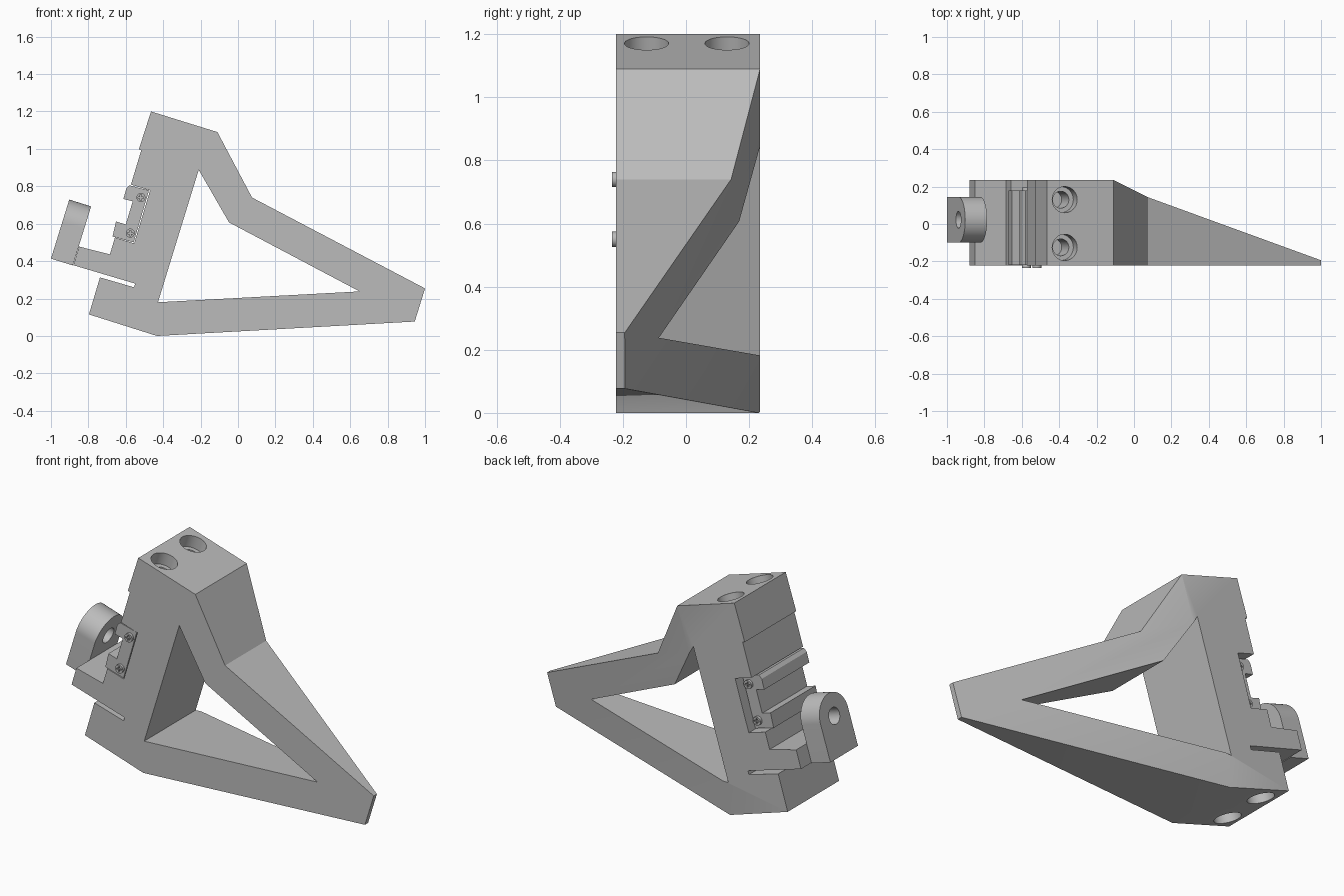
import bpy, bmesh, math
from mathutils import Vector

old = bpy.data.objects.get("Cube")
if old:
    bpy.data.objects.remove(old, do_unlink=True)

grey = bpy.data.materials.new("plain grey")
grey.use_nodes = True
grey.diffuse_color = (0.5, 0.5, 0.5, 1)
grey.node_tree.nodes["Principled BSDF"].inputs["Base Color"].default_value = (0.5, 0.5, 0.5, 1)

# The bracket leans: U runs across the spine, W runs along it
TILT = math.radians(17.2)
U = Vector((math.cos(TILT), 0, -math.sin(TILT)))
W = Vector((math.sin(TILT), 0, math.cos(TILT)))
X, Y, Z = Vector((1, 0, 0)), Vector((0, 1, 0)), Vector((0, 0, 1))
FRONT, BACK = -0.222, 0.235


def prism(name, points, low, high, axes=(X, Z, Y)):
    """Extrude a 2D outline along the third axis."""
    a, b, c = axes
    bm = bmesh.new()
    face = bm.faces.new([bm.verts.new(a * p + b * q + c * low) for p, q in points])
    top = bmesh.ops.extrude_face_region(bm, geom=[face])
    verts = [v for v in top["geom"] if isinstance(v, bmesh.types.BMVert)]
    bmesh.ops.translate(bm, verts=verts, vec=c * (high - low))
    bmesh.ops.recalc_face_normals(bm, faces=bm.faces)
    mesh = bpy.data.meshes.new(name)
    bm.to_mesh(mesh)
    bm.free()
    mesh.materials.append(grey)
    obj = bpy.data.objects.new(name, mesh)
    bpy.context.collection.objects.link(obj)
    return obj


def arc(p, q, r, start=0, end=360, n=40):
    steps = n if end - start == 360 else n + 1
    angles = [math.radians(start + (end - start) * i / n) for i in range(steps)]
    return [(p + r * math.cos(t), q + r * math.sin(t)) for t in angles]


def activate(obj):
    bpy.ops.object.select_all(action="DESELECT")
    obj.select_set(True)
    bpy.context.view_layer.objects.active = obj


def cut(obj, cutter):
    mod = obj.modifiers.new("cut", "BOOLEAN")
    mod.operation, mod.solver, mod.object = "DIFFERENCE", "EXACT", cutter
    activate(obj)
    bpy.ops.object.modifier_apply(modifier=mod.name)
    bpy.data.objects.remove(cutter, do_unlink=True)


def smooth(obj):
    activate(obj)
    bpy.ops.object.shade_smooth_by_angle(angle=math.radians(30))


# Main frame: spine, sloping leg, foot bar, slotted lower block and arm
frame = prism("bracket_frame", [
    (-0.465, 1.2), (-0.11, 1.09), (0.075, 0.74), (1, 0.254), (0.945, 0.077),
    (-0.433, 0), (-0.797, 0.115), (-0.738, 0.313), (-0.556, 0.26), (-0.55, 0.28),
    (-0.88, 0.378), (-0.85, 0.478), (-0.685, 0.436), (-0.517, 0.994), (-0.53, 0.998)],
    FRONT, BACK)

# Triangular window
cut(frame, prism("window_cutter", [
    (-0.21, 0.888), (-0.048, 0.607), (0.65, 0.238), (-0.428, 0.18)], -1, 1))

# Back face tapering toward the toe
slope = -0.328
cut(frame, prism("taper_cutter", [
    (u, BACK + slope * (u + 0.428)) for u in (-0.6, 1.3)] + [(1.3, 0.7), (-0.6, 0.7)],
    -1, 2, (U, Y, W)))

# Pocket for the clamp rail
cut(frame, prism("pocket_cutter", [
    (-0.683, 0.843), (-0.47, 0.778), (-0.555, 0.495), (-0.77, 0.561)], -1, 1))

# Stepped bolt bores in the top and bottom of the spine
for y in (-0.125, 0.13):
    for radius, depth in ((0.07, 0.07), (0.045, 0.2)):
        circle = arc(-0.70, y, radius)
        cut(frame, prism("top_bore", circle, 1.008 - depth, 1.1, (U, Y, W)))
        cut(frame, prism("bottom_bore", circle, -0.25, depth - 0.127, (U, Y, W)))
smooth(frame)

# Rounded lug with a cross hole on the end of the arm
lug = prism("arm_lug", [(-0.1, 0.099), (0.145, 0.099)] + arc(0.0225, 0.307, 0.1225, 0, 180),
            -1.0775, -0.955, (Y, W, U))
cut(lug, prism("lug_hole", arc(0.0225, 0.307, 0.045), -1.3, -0.7, (Y, W, U)))
smooth(lug)

# Clamp rail with two jaws
prism("clamp_rail", [
    (-0.476, 0.778), (-0.558, 0.5), (-0.671, 0.532), (-0.652, 0.612), (-0.6, 0.596),
    (-0.563, 0.72), (-0.613, 0.732), (-0.597, 0.788), (-0.58, 0.805)], -0.22, 0.18)

# Cross-slotted screws at both ends of the rail
for x, z in ((-0.519, 0.74), (-0.576, 0.55)):
    for end, side, inner, outer in (("front", -1, -0.2, -0.235), ("back", 1, 0.16, 0.195)):
        screw = prism(end + "_screw", arc(x, z, 0.024, n=24), inner, outer)
        for w, h in ((0.015, 0.004), (0.004, 0.015)):
            slot = [(x - w, z - h), (x + w, z - h), (x + w, z + h), (x - w, z + h)]
            cut(screw, prism("slot_cutter", slot, outer - side * 0.01, outer + side * 0.02))
        smooth(screw)
